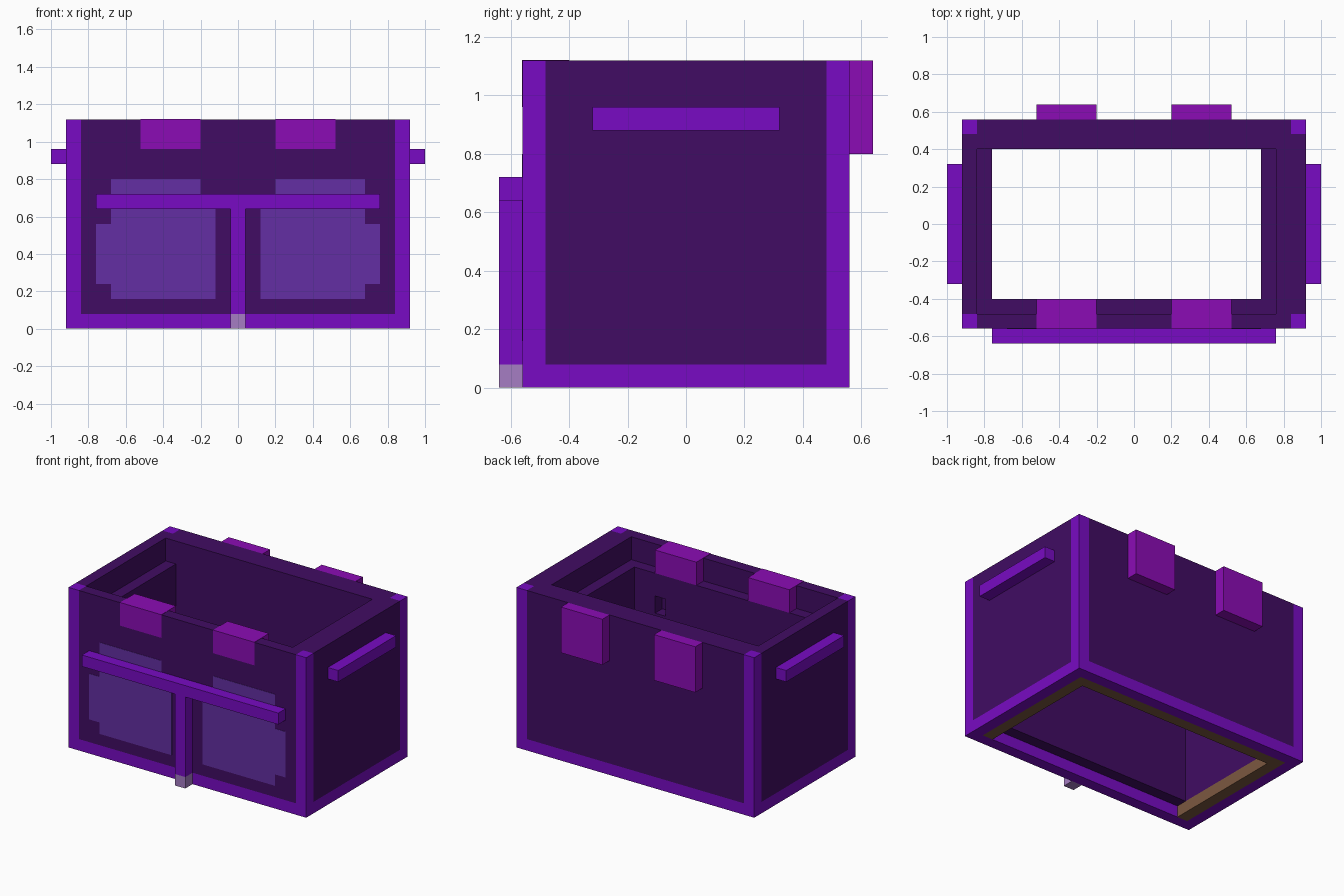
import bpy, bmesh

cube = bpy.data.objects.get("Cube")
if cube:
    bpy.data.objects.remove(cube, do_unlink=True)


def material(name, hexcode):
    def lin(c):
        return c / 12.92 if c <= 0.04045 else ((c + 0.055) / 1.055) ** 2.4
    rgb = [lin(int(hexcode[i:i + 2], 16) / 255) for i in (0, 2, 4)]
    m = bpy.data.materials.new(name)
    m.use_nodes = True
    m.diffuse_color = (*rgb, 1)
    bsdf = next(n for n in m.node_tree.nodes if n.type == 'BSDF_PRINCIPLED')
    bsdf.inputs["Base Color"].default_value = (*rgb, 1)
    return m


FRAME = material("bright_violet", "780BC3")
WALL = material("dark_purple", "410C63")
HINGE = material("magenta_purple", "8B0CB5")
PANEL = material("lavender", "632FA3")
FOOT = material("pale_lilac", "A67DC3")
WOOD = material("brown", "7C5840")


def finish(name, bm, mat):
    bmesh.ops.recalc_face_normals(bm, faces=bm.faces)
    me = bpy.data.meshes.new(name)
    bm.to_mesh(me)
    bm.free()
    me.materials.append(mat)
    ob = bpy.data.objects.new(name, me)
    bpy.context.scene.collection.objects.link(ob)
    return ob


def box(name, mat, *spans):
    """One mesh from boxes given as (x0, x1, y0, y1, z0, z1)."""
    bm = bmesh.new()
    for x0, x1, y0, y1, z0, z1 in spans:
        for v in bmesh.ops.create_cube(bm, size=1)["verts"]:
            v.co = ((x0 + x1) / 2 + v.co.x * (x1 - x0),
                    (y0 + y1) / 2 + v.co.y * (y1 - y0),
                    (z0 + z1) / 2 + v.co.z * (z1 - z0))
    return finish(name, bm, mat)


# Corner posts and bottom beams
for sx, side in ((-1, "right"), (1, "left")):
    x0, x1 = sorted((sx * 0.84, sx * 0.92))
    for sy, end in ((-1, "front"), (1, "back")):
        y0, y1 = sorted((sy * 0.48, sy * 0.56))
        box(f"{end}_{side}_post", FRAME, (x0, x1, y0, y1, 0, 1.12))
    box(f"{side}_bottom_beam", FRAME, (x0, x1, -0.48, 0.48, 0, 0.08))
    # Side handles
    h0, h1 = sorted((sx * 0.92, sx * 1.0))
    box(f"{side}_handle", FRAME, (h0, h1, -0.32, 0.32, 0.88, 0.96))
box("front_bottom_beam", FRAME, (-0.84, 0.84, -0.56, -0.48, 0, 0.08))
box("back_bottom_beam", FRAME, (-0.84, 0.84, 0.48, 0.56, 0, 0.08))

# Walls, thicker at the back and left
box("front_wall", WALL, (-0.84, 0.84, -0.56, -0.48, 0.08, 1.12))
box("back_wall", WALL, (-0.84, 0.84, 0.48, 0.56, 0.08, 1.12),
    (-0.84, 0.76, 0.40, 0.48, 0.08, 1.12))
box("right_wall", WALL, (-0.92, -0.84, -0.48, 0.48, 0.08, 1.12))
box("left_wall", WALL, (0.76, 0.92, -0.48, 0.48, 0.08, 1.12))

# Inner lining forming a ledge below the rim, with a small slot at the front
box("right_lining", WALL, (-0.84, -0.76, -0.40, 0.40, 0.08, 0.96))
box("left_lining", WALL, (0.68, 0.76, -0.40, 0.40, 0.08, 0.96))
box("front_lining", WALL, (-0.84, 0.44, -0.48, -0.40, 0.08, 0.96),
    (0.52, 0.76, -0.48, -0.40, 0.08, 0.96),
    (0.44, 0.52, -0.48, -0.40, 0.08, 0.68),
    (0.44, 0.52, -0.48, -0.40, 0.80, 0.96))
box("slot_backing", PANEL, (0.44, 0.48, -0.48, -0.475, 0.68, 0.80))

# Wooden strips under the lining, open at the front
box("base_strips", WOOD, (-0.84, -0.76, -0.48, 0.48, 0, 0.08),
    (0.76, 0.84, -0.48, 0.48, 0, 0.08),
    (-0.76, 0.76, 0.40, 0.48, 0, 0.08))

# Front panels, latches and back hinges, mirrored across the middle
OUTLINE = [(0.12, 0.16), (0.68, 0.16), (0.68, 0.24), (0.76, 0.24),
           (0.76, 0.56), (0.68, 0.56), (0.68, 0.80), (0.20, 0.80),
           (0.20, 0.64), (0.12, 0.64)]
for s, side in ((-1, "right"), (1, "left")):
    bm = bmesh.new()
    face = bm.faces.new([bm.verts.new((s * x, -0.562, z)) for x, z in OUTLINE])
    ext = bmesh.ops.extrude_face_region(bm, geom=[face])["geom"]
    bmesh.ops.translate(bm, vec=(0, 0.004, 0),
                        verts=[g for g in ext if isinstance(g, bmesh.types.BMVert)])
    finish(f"{side}_front_panel", bm, PANEL)
    x0, x1 = sorted((s * 0.20, s * 0.52))
    box(f"{side}_latch", HINGE, (x0, x1, -0.562, -0.40, 0.96, 1.122))
    box(f"{side}_hinge", HINGE, (x0, x1, 0.56, 0.64, 0.80, 1.12))

# Raised T-shaped trim on the front
box("front_crossbar", FRAME, (-0.76, 0.76, -0.64, -0.56, 0.64, 0.72))
box("front_upright", FRAME, (-0.04, 0.04, -0.64, -0.56, 0.08, 0.64))
box("front_foot", FOOT, (-0.04, 0.04, -0.64, -0.56, 0, 0.08))
